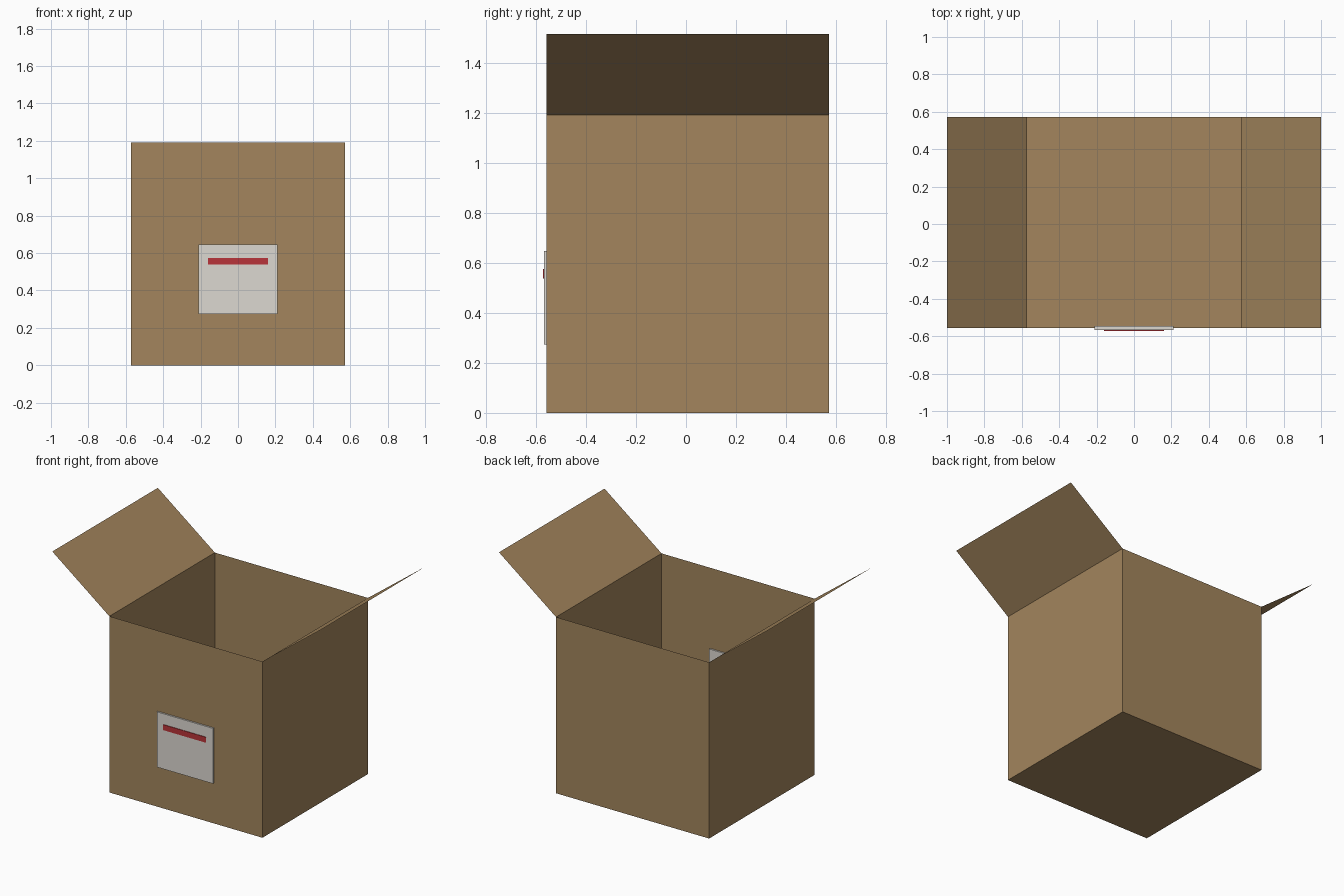
import bpy
import bmesh
from mathutils import Vector

HALF_W, FRONT, BACK, HEIGHT = 0.573, -0.557, 0.571, 1.192
FLAP_X, FLAP_Z = 1.0, 1.516

cube = bpy.data.objects.get("Cube")
if cube:
    bpy.data.objects.remove(cube, do_unlink=True)


def material(name, color):
    mat = bpy.data.materials.new(name)
    mat.use_nodes = True
    mat.diffuse_color = (*color, 1)
    mat.node_tree.nodes["Principled BSDF"].inputs["Base Color"].default_value = (*color, 1)
    return mat


def add_object(name, bm, mat):
    mesh = bpy.data.meshes.new(name)
    bm.to_mesh(mesh)
    bm.free()
    mesh.materials.append(mat)
    obj = bpy.data.objects.new(name, mesh)
    bpy.context.collection.objects.link(obj)
    return obj


def block(name, low, high, mat, open_top=False):
    low, high = Vector(low), Vector(high)
    bm = bmesh.new()
    bmesh.ops.create_cube(bm, size=1)
    bmesh.ops.scale(bm, vec=high - low, verts=bm.verts)
    bmesh.ops.translate(bm, vec=(low + high) / 2, verts=bm.verts)
    if open_top:
        top = [f for f in bm.faces if f.normal.z > 0.9]
        bmesh.ops.delete(bm, geom=top, context='FACES_ONLY')
    return add_object(name, bm, mat)


cardboard = material("cardboard brown", (0.366, 0.235, 0.109))
paper = material("label white", (0.716, 0.686, 0.638))
red = material("stripe red", (0.485, 0.034, 0.041))

# Open carton made of thin sheet walls
block("carton_body", (-HALF_W, FRONT, 0), (HALF_W, BACK, HEIGHT), cardboard, open_top=True)

# Two raised flaps hinged on the side walls
for name, side in (("left_flap", 1), ("right_flap", -1)):
    bm = bmesh.new()
    corners = [(side * HALF_W, FRONT, HEIGHT), (side * FLAP_X, FRONT, FLAP_Z),
               (side * FLAP_X, BACK, FLAP_Z), (side * HALF_W, BACK, HEIGHT)]
    face = bm.faces.new([bm.verts.new(c) for c in corners])
    face.normal_update()
    if face.normal.z < 0:
        face.normal_flip()
    add_object(name, bm, cardboard)

# Shipping label set through the front wall, with a raised stripe
block("label", (-0.21, FRONT - 0.011, 0.273), (0.21, FRONT + 0.011, 0.647), paper)
block("label_stripe", (-0.16, FRONT - 0.015, 0.538), (0.16, FRONT - 0.008, 0.575), red)
